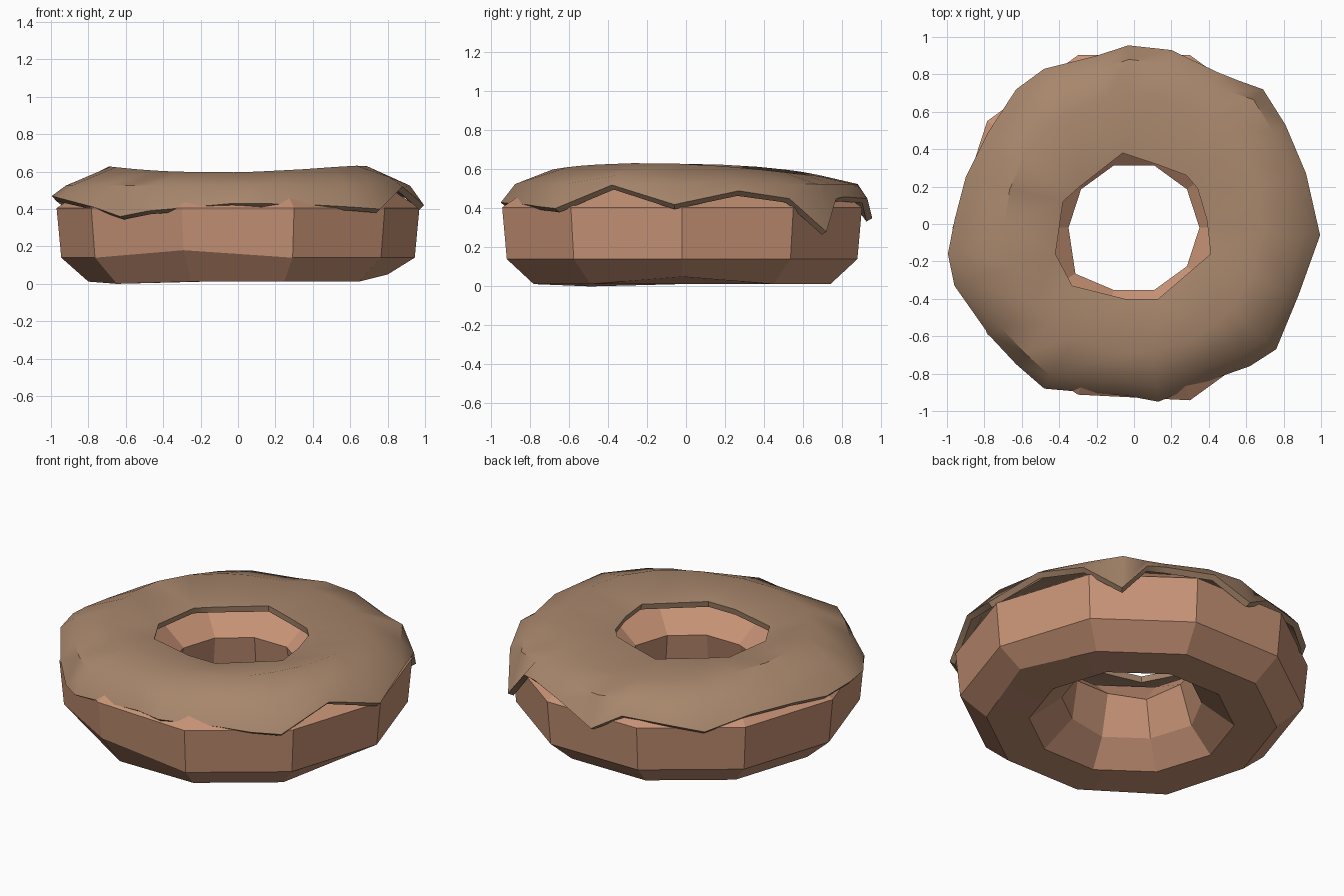
import bpy, bmesh, math
from mathutils import Vector

if "Cube" in bpy.data.objects:
    bpy.data.objects.remove(bpy.data.objects["Cube"])


def material(name, color):
    m = bpy.data.materials.new(name)
    m.diffuse_color = color
    m.use_nodes = True
    m.node_tree.nodes["Principled BSDF"].inputs["Base Color"].default_value = m.diffuse_color
    return m


def make_object(name, bm, mat):
    bmesh.ops.recalc_face_normals(bm, faces=bm.faces)
    me = bpy.data.meshes.new(name)
    bm.to_mesh(me)
    bm.free()
    ob = bpy.data.objects.new(name, me)
    bpy.context.collection.objects.link(ob)
    me.materials.append(mat)
    bpy.ops.object.select_all(action='DESELECT')
    ob.select_set(True)
    bpy.context.view_layer.objects.active = ob
    return ob


def skin(bm, rings, closed):
    # join consecutive rings with quads
    n = len(rings[0])
    for j in range(len(rings) if closed else len(rings) - 1):
        a, b = rings[j], rings[(j + 1) % len(rings)]
        for i in range(n):
            k = (i + 1) % n
            bm.faces.new((a[i], a[k], b[k], b[i]))


dough_mat = material("dough", (0.57, 0.29, 0.18, 1))
icing_mat = material("icing", (0.39, 0.24, 0.15, 1))

# Dough: ten-sided ring with an eight-sided cross-section (radius, z)
section = [(0.97, 0.405), (0.945, 0.14), (0.80, 0.012), (0.565, 0.012),
           (0.385, 0.15), (0.35, 0.38), (0.53, 0.53), (0.78, 0.53)]
bm = bmesh.new()
rings = []
for r, z in section:
    rings.append([bm.verts.new((r * math.cos(i * math.tau / 10),
                                r * math.sin(i * math.tau / 10) - 0.02, z))
                  for i in range(10)])
# small hand-made dents
rings[1][7].co.z = 0.18
for j, dy in ((0, 0.03), (1, 0.03)):
    rings[j][7].co.y += dy
rings[2][0].co.z = 0.05
rings[2][6].co.z = 0.0
for i in (5, 6, 7):
    rings[4][i].co.x *= 1.12
    rings[4][i].co.y *= 1.12
rings[5][6].co.x -= 0.03
rings[5][6].co.y -= 0.04
skin(bm, rings, True)
make_object("dough_ring", bm, dough_mat)
bpy.ops.object.shade_smooth_by_angle(angle=math.radians(18))

# Icing: wavy outer rim with drips (x, y, lower z)
rim = [(0.995, -0.06, 0.40), (0.92, 0.27, 0.47), (0.81, 0.53, 0.43),
       (0.69, 0.72, 0.26), (0.55, 0.77, 0.43), (0.45, 0.81, 0.44),
       (0.20, 0.93, 0.43), (-0.03, 0.955, 0.33), (-0.20, 0.90, 0.43),
       (-0.48, 0.83, 0.42), (-0.63, 0.72, 0.38), (-0.78, 0.49, 0.44),
       (-0.90, 0.25, 0.45), (-0.96, 0.02, 0.42), (-0.995, -0.16, 0.45),
       (-0.96, -0.33, 0.44), (-0.77, -0.60, 0.39), (-0.63, -0.75, 0.34),
       (-0.48, -0.88, 0.37), (-0.03, -0.92, 0.41), (0.13, -0.95, 0.41),
       (0.45, -0.82, 0.40), (0.62, -0.76, 0.39), (0.76, -0.67, 0.38),
       (0.88, -0.38, 0.50)]
# Low-poly opening of the icing (x, y)
opening = [(0.39, 0.02), (0.34, 0.19), (0.28, 0.26), (0.12, 0.32),
           (-0.06, 0.38), (-0.29, 0.20), (-0.38, 0.12), (-0.42, -0.16),
           (-0.33, -0.33), (-0.05, -0.40), (0.13, -0.40), (0.41, -0.16)]


def crest_height(a):
    # gentle swells along the top
    return 0.605 + 0.024 * math.cos(2 * (a + 0.15)) - 0.015 * math.sin(a)


bm = bmesh.new()
outer, shoulder, crest, hole = [], [], [], []
up = Vector((0, 0, 1))
for x, y, z in rim:
    a = math.atan2(y, x)
    d = Vector((math.cos(a), math.sin(a), 0))
    r = math.hypot(x, y)
    outer.append(bm.verts.new((x, y, z + 0.02)))
    shoulder.append(bm.verts.new(d * (r - 0.075) + up * max(0.525, z + 0.07)))
    crest.append(bm.verts.new(d * 0.69 + up * crest_height(a)))
for x, y in opening:
    hole.append(bm.verts.new((x, y, 0.56)))
skin(bm, [outer, shoulder, crest], False)
loops = [bm.edges.get((crest[i - 1], crest[i])) for i in range(len(crest))]
loops += [bm.edges.new((hole[i - 1], hole[i])) for i in range(len(hole))]
bmesh.ops.bridge_loops(bm, edges=loops)
icing = make_object("icing", bm, icing_mat)
if sum(p.normal.z for p in icing.data.polygons) < 0:
    icing.data.flip_normals()
# thickness grows downward from the top surface, with a crisp rim
mod = icing.modifiers.new("thickness", 'SOLIDIFY')
mod.thickness = 0.035
mod.offset = -1
bpy.ops.object.modifier_apply(modifier=mod.name)
bpy.ops.object.shade_smooth_by_angle(angle=math.radians(40))
